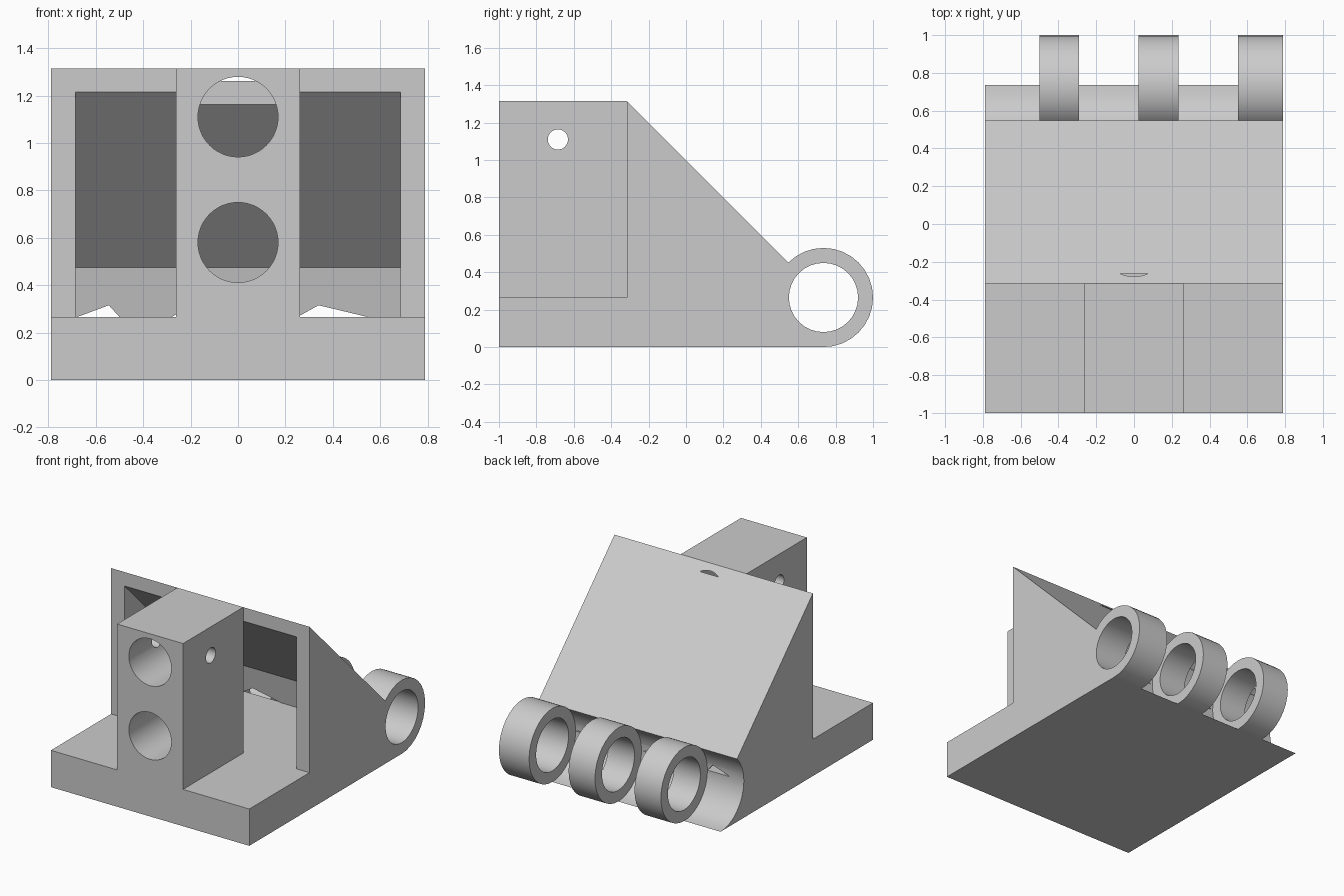
import bpy, bmesh, math
from mathutils import Vector

cube = bpy.data.objects.get("Cube")
if cube:
    bpy.data.objects.remove(cube, do_unlink=True)

grey = bpy.data.materials.new("plain_grey")
grey.use_nodes = True
colour = (0.6, 0.6, 0.6, 1)
grey.diffuse_color = colour
grey.node_tree.nodes["Principled BSDF"].inputs["Base Color"].default_value = colour

HALF = 0.79                       # half width of the body
PIVOT_Y, PIVOT_Z = 0.735, 0.265   # hinge axis
KNUCKLE_R, BORE_R = 0.265, 0.185
SLAB_TOP, WALL_Y = 0.265, -0.315


def circle(u, v, r, n):
    step = 2 * math.pi / n
    return [(u + r * math.cos(i * step), v + r * math.sin(i * step)) for i in range(n)]


def extrude(name, outline, start, end, axis="X"):
    """Prism along x from a (y, z) outline, or along y from an (x, z) outline."""
    place = (lambda u, v: (start, u, v)) if axis == "X" else (lambda u, v: (u, start, v))
    bm = bmesh.new()
    face = bm.faces.new([bm.verts.new(place(u, v)) for u, v in outline])
    moved = bmesh.ops.extrude_face_region(bm, geom=[face])["geom"]
    shift = Vector((end - start, 0, 0)) if axis == "X" else Vector((0, end - start, 0))
    bmesh.ops.translate(bm, vec=shift, verts=[g for g in moved if isinstance(g, bmesh.types.BMVert)])
    bmesh.ops.recalc_face_normals(bm, faces=bm.faces)
    mesh = bpy.data.meshes.new(name)
    bm.to_mesh(mesh)
    bm.free()
    mesh.materials.append(grey)
    obj = bpy.data.objects.new(name, mesh)
    bpy.context.collection.objects.link(obj)
    return obj


def activate(obj):
    bpy.ops.object.select_all(action="DESELECT")
    obj.select_set(True)
    bpy.context.view_layer.objects.active = obj


def cut(obj, cutter):
    cutter.hide_render = True
    mod = obj.modifiers.new("cut", "BOOLEAN")
    mod.operation, mod.solver, mod.object = "DIFFERENCE", "EXACT", cutter
    activate(obj)
    bpy.ops.object.modifier_apply(modifier=mod.name)
    bpy.data.objects.remove(cutter, do_unlink=True)


def smooth(obj):
    activate(obj)
    bpy.ops.object.shade_smooth_by_angle(angle=math.radians(30))


def front_hole(z):
    return extrude("hole_cutter", circle(0, z, 0.169, 48), -1.1, -0.262, "Y")


# Slab and sloped housing, ending in a concave hinge seat
seat = circle(PIVOT_Y, PIVOT_Z, KNUCKLE_R, 32)[12:25]
body = extrude("body", [(-1, 0), (-1, SLAB_TOP), (WALL_Y, SLAB_TOP), (WALL_Y, 1.315)] + seat,
               -HALF, HALF)

# Hollow behind the front opening
hollow = [(-0.5, SLAB_TOP), (-0.5, 1.215), (WALL_Y, 1.215), (0.425, 0.475), (0.462, SLAB_TOP)]
cut(body, extrude("hollow_cutter", hollow, -0.685, 0.685))

# Small triangular gaps through the hinge seat
for left, peak, right in ((-0.68, -0.545, -0.5), (-0.28, -0.2, 0.02), (0.25, 0.34, 0.55)):
    gap = [(left, SLAB_TOP), (peak, 0.315), (right, SLAB_TOP)]
    cut(body, extrude("gap_cutter", gap, 0.44, 0.52, "Y"))
cut(body, front_hole(1.11))
smooth(body)

# Upright block with two front bores and a cross pin hole
post = extrude("post", [(-1, SLAB_TOP), (WALL_Y, SLAB_TOP), (WALL_Y, 1.315), (-1, 1.315)],
               -0.2625, 0.2625)
for z in (0.58, 1.11):
    cut(post, front_hole(z))
cut(post, extrude("pin_cutter", circle(-0.685, 1.11, 0.054, 32), -0.5, 0.5))
smooth(post)

# Hinge knuckles
for i, (x0, x1) in enumerate(((-0.5, -0.29), (0.025, 0.235), (0.55, HALF))):
    ring = extrude(f"hinge_knuckle_{i + 1}", circle(PIVOT_Y, PIVOT_Z, KNUCKLE_R, 32), x0, x1)
    cut(ring, extrude("bore_cutter", circle(PIVOT_Y, PIVOT_Z, BORE_R, 32), x0 - 0.1, x1 + 0.1))
    smooth(ring)
